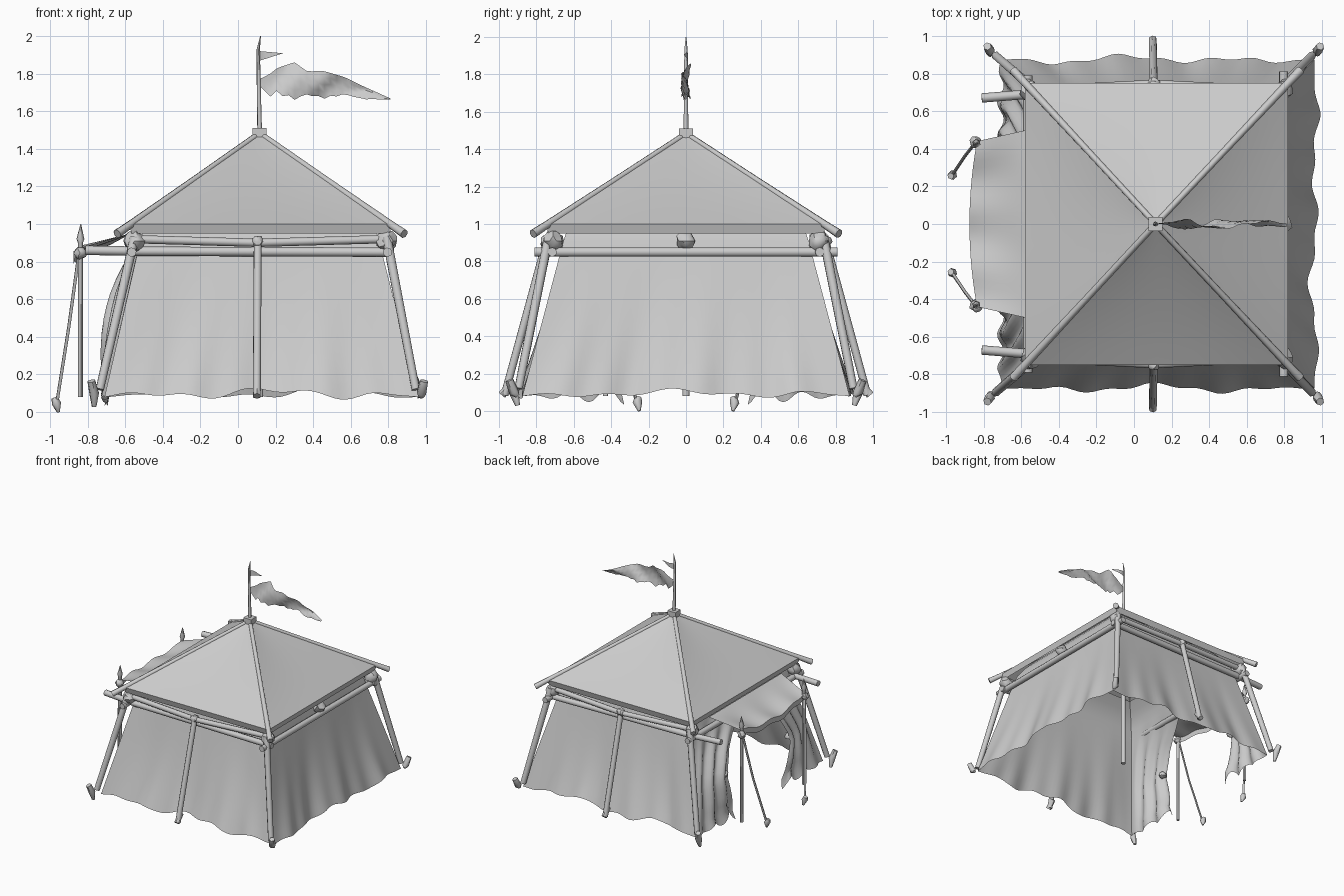
import bpy, bmesh, math, random
from mathutils import Vector as V

if "Cube" in bpy.data.objects:
    bpy.data.objects.remove(bpy.data.objects["Cube"])
random.seed(4)


def finish(bm, name, angle=40):
    me = bpy.data.meshes.new(name)
    bm.to_mesh(me)
    bm.free()
    ob = bpy.data.objects.new(name, me)
    bpy.context.collection.objects.link(ob)
    bpy.ops.object.select_all(action='DESELECT')
    ob.select_set(True)
    bpy.context.view_layer.objects.active = ob
    bpy.ops.object.shade_smooth_by_angle(angle=math.radians(angle))
    return ob


def sheet(name, f, nu, nv):
    """Cloth grid from a function of u, v in 0..1."""
    bm = bmesh.new()
    g = [[bm.verts.new(f(i / nu, j / nv)) for i in range(nu + 1)] for j in range(nv + 1)]
    for j in range(nv):
        for i in range(nu):
            bm.faces.new((g[j][i], g[j][i + 1], g[j + 1][i + 1], g[j + 1][i]))
    bmesh.ops.remove_doubles(bm, verts=bm.verts, dist=1e-5)
    return finish(bm, name)


def tube(name, pts, radii, sides=8):
    """Capped pole or rope through points, one radius per point."""
    pts = [V(p) for p in pts]
    if not isinstance(radii, (list, tuple)):
        radii = [radii] * len(pts)
    bm = bmesh.new()
    rings = []
    for k, p in enumerate(pts):
        d = (pts[min(k + 1, len(pts) - 1)] - pts[max(k - 1, 0)]).normalized()
        a = d.cross(V((0.31, 0.95, 0.05))).normalized()
        b = d.cross(a)
        rings.append([bm.verts.new(p + radii[k] * (a * math.cos(t) + b * math.sin(t)))
                      for t in (2 * math.pi * s / sides for s in range(sides))])
    for r, q in zip(rings, rings[1:]):
        for s in range(sides):
            bm.faces.new((r[s], r[(s + 1) % sides], q[(s + 1) % sides], q[s]))
    bm.faces.new(rings[0][::-1])
    bm.faces.new(rings[-1])
    bmesh.ops.recalc_face_normals(bm, faces=bm.faces)
    return finish(bm, name, 60)


def lerp(xs, ys, x):
    for k in range(len(xs) - 1):
        if x <= xs[k + 1]:
            return ys[k] + (ys[k + 1] - ys[k]) * (x - xs[k]) / (xs[k + 1] - xs[k])
    return ys[-1]


def lashing(name, p, r=0.045):
    """Lumpy rope knot."""
    bm = bmesh.new()
    bmesh.ops.create_icosphere(bm, subdivisions=2, radius=r)
    for v in bm.verts:
        v.co = v.co * random.uniform(0.85, 1.2) + V(p)
    finish(bm, name)


# pyramid roof with sagging panels and a short hem
apex = V((0.115, 0, 1.49))
x0, x1, yr = -0.58, 0.82, 0.75
corners = [V((x0, -yr, 1.0)), V((x1, -yr, 1.0)), V((x1, yr, 1.0)), V((x0, yr, 1.0))]
for k, name in enumerate(("front", "right", "back", "left")):
    a, b = corners[k], corners[(k + 1) % 4]

    def roof(u, v, a=a, b=b):
        t = min(v / 0.9, 1)
        p = apex.lerp(a.lerp(b, u), t)
        p.z -= 0.06 * t * (1 - t) * math.sin(math.pi * u)
        if v > 0.95:
            p.z -= 0.05
            p.x += (0.115 - p.x) * 0.02
            p.y *= 0.98
        return p
    sheet("roof_" + name, roof, 12, 10)

# hip poles under the roof edges, tips sticking out past the corners
for k, c in enumerate(corners):
    low = V((0, 0, -0.008))
    end = c + (c - apex) * 0.09
    tube("hip_pole_%d" % k, [apex + low, apex.lerp(c, 0.5) + low, c + low, end + low],
         [0.016, 0.017, 0.021, 0.024])

# cap, centre pole and mast
bm = bmesh.new()
bmesh.ops.create_cube(bm, size=1)
for v in bm.verts:
    v.co = V((v.co.x * 0.075, v.co.y * 0.075, v.co.z * 0.05)) + V((0.115, 0, 1.485))
finish(bm, "roof_cap")
tube("centre_pole", [(0.115, 0, 0.08), (0.115, 0, 1.48)], 0.02)
tube("flag_mast", [(0.115, 0, 1.5), (0.11, 0, 1.75), (0.108, 0, 1.93), (0.12, 0, 2.0)],
     [0.013, 0.011, 0.009, 0.002], 6)

# torn flag and small pennant
FX = [0.11, 0.16, 0.21, 0.3, 0.37, 0.45, 0.57, 0.66, 0.81]
FT = [1.77, 1.79, 1.83, 1.86, 1.81, 1.815, 1.78, 1.735, 1.668]
FB = [1.74, 1.68, 1.70, 1.665, 1.69, 1.67, 1.69, 1.665, 1.662]


def flag(u, v):
    x = 0.11 + 0.7 * u
    z = lerp(FX, FT, x) * (1 - v) + lerp(FX, FB, x) * v
    z += 0.012 * v * math.sin(60 * u) * (1 - u)
    y = 0.03 * math.sin(9 * u + 3 * v) + 0.012 * math.sin(31 * u + 6 * v)
    return V((x, y * min(1, 4 * u) * (1 - 0.6 * u), z))


sheet("flag", flag, 22, 4)
sheet("pennant", lambda u, v: V((0.105 + 0.135 * u, 0.012 * math.sin(5 * u),
                                 1.92 - 0.012 * u - 0.055 * v * (1 - u))), 5, 2)

# cloth walls: shoulder curving up into the roof, then flared with folds and a ragged bottom
TX0, TX1, TY = -0.52, 0.75, 0.655
BX0, BX1, BY = -0.71, 0.96, 0.875
ZT, ZB = 0.91, 0.08


def shoulder(p, v):
    """Pull the top of the cloth in under the roof (v < 0)."""
    k = -v / 0.25
    p.z = ZT + 0.19 * k
    p.x += (0.115 - p.x) * 0.19 * k ** 1.6
    p.y *= 1 - 0.19 * k ** 1.6
    return p


def cloth(a_top, b_top, a_bot, b_bot, out, amp, lift):
    ph = [random.uniform(0, 6.28) for _ in range(4)]

    def f(u, v):
        v = v * 1.25 - 0.25
        if v < 0:
            return shoulder(V(a_top).lerp(V(b_top), u), v)
        p = V(a_top).lerp(V(b_top), u).lerp(V(a_bot).lerp(V(b_bot), u), v)
        e = min(1, 6 * u, 6 * (1 - u))
        w = (math.sin(17 * u + ph[0] + v) + 0.6 * math.sin(43 * u + ph[1] + 2 * v) * v
             + 0.6 * math.sin(9 * u + ph[2] - 2 * v))
        p += V(out) * e * (amp * w * v ** 1.5 - 0.012 * math.sin(math.pi * v))
        p.z += lift * e * v ** 4 * (0.5 + 0.5 * math.sin(13 * u + ph[3]) + 0.35 * math.sin(31 * u))
        return p
    return f


for s, name in ((-1, "front"), (1, "back")):
    sheet("wall_" + name, cloth((TX0, s * TY, ZT), (TX1, s * TY, ZT), (BX0, s * BY, ZB),
                                (BX1, s * BY, ZB), (0, s, 0), 0.015, 0.04), 48, 15)
sheet("wall_right", cloth((TX1, -TY, ZT), (TX1, TY, ZT), (BX1, -BY, ZB), (BX1, BY, ZB),
                          (1, 0, 0), 0.018, 0.03), 56, 15)

# tied-back door curtains on the left side
for s, name in ((-1, "front"), (1, "back")):
    def curtain(u, v, s=s):
        v = v * 1.25 - 0.25
        if v < 0:
            return shoulder(V((TX0, s * TY * (1 - u), ZT)), v)
        outer = TY + (BY - TY) * v
        inner = lerp([0, 0.12, 0.3, 0.55, 1], [0.0, 0.14, 0.32, 0.43, 0.33], v)
        y = outer + (inner - outer) * u
        x = TX0 + (BX0 - TX0) * v - 0.09 * u * math.sin(math.pi * min(1, v * 1.1)) ** 0.7
        x += 0.018 * math.sin(19 * u + 2 * v + s) * min(1, 5 * u) * min(1, 3 * v)
        z = ZT + (ZB - ZT) * v + 0.05 * v ** 4 * u * math.sin(17 * u)
        return V((x, s * y, z))
    sheet("door_curtain_" + name, curtain, 26, 15)
    lashing("curtain_tie_" + name, (-0.68, s * 0.44, 0.46), 0.03)


# awning over the door, with drooping hem
def awning(u, v):
    w = 2 * u - 1
    t = min(v / 0.85, 1)
    mid = 1 - w * w
    x = -0.57 - 0.265 * t - 0.04 * t * mid
    z = 0.95 - 0.07 * t - 0.045 * mid * math.sin(math.pi * t * 0.7) + 0.012 * math.sin(9 * w) * t
    if v > 0.9:
        z -= 0.045
    return V((x, w * (0.5 - 0.06 * t), z))


sheet("awning", awning, 24, 14)

# horizontal beams
for s, name in ((-1, "front"), (1, "back")):
    tube("beam_" + name, [(-0.81, s * 0.67, 0.86), (-0.5, s * 0.695, 0.855), (0.83, s * 0.715, 0.85)], 0.025)
    for x, side in ((-0.58, "left"), (0.80, "right")):
        tube("eave_pole_%s_%s" % (name, side),
             [(x, s * 0.71, 0.92), (0.105, s * 0.745, 0.90)], 0.022)
tube("beam_right", [(0.795, -0.81, 0.85), (0.795, 0.81, 0.85)], 0.025)
tube("beam_left", [(-0.565, -0.79, 0.85), (-0.565, 0.79, 0.85)], 0.025)
lashing("lashing_right_mid", (0.785, 0, 0.91), 0.05)

# mirrored legs, stakes, awning posts and guy ropes
for s, name in ((-1, "front"), (1, "back")):
    for xt, xb, zb, side in ((-0.55, -0.735, 0.12, "left"), (0.79, 0.945, 0.12, "right")):
        n = "_%s_%s" % (name, side)
        tube("corner_leg" + n, [(xt, s * 0.735, 0.93), (xb, s * 0.895, zb)], [0.026, 0.023])
        d = -1 if side == "left" else 1
        drop = 0.07 if side == "left" else 0.02
        tube("corner_stake" + n, [(xb + d * 0.045, s * 0.945, 0.165), (xb + d * 0.03, s * 0.92, 0.1),
                                  (xb + d * 0.03, s * 0.90, 0.1 - drop)], [0.022, 0.027, 0.013], 6)
        lashing("corner_lashing" + n, (xt, s * 0.71, 0.91), 0.052)
    tube("middle_leg_" + name, [(0.105, s * 0.74, 0.93), (0.1, s * 0.97, 0.085)], 0.022)
    tube("middle_foot_" + name, [(0.1, s * 0.93, 0.15), (0.1, s * 0.985, 0.085)], 0.022, 6)
    lashing("middle_lashing_" + name, (0.105, s * 0.745, 0.905), 0.033)
    tube("awning_post_" + name, [(-0.838, s * 0.43, 0.08), (-0.838, s * 0.43, 0.9),
                                 (-0.838, s * 0.43, 0.92), (-0.836, s * 0.43, 1.0)],
         [0.014, 0.014, 0.022, 0.002], 6)
    lashing("awning_knot_" + name, (-0.84, s * 0.435, 0.845), 0.032)
    tube("guy_rope_" + name, [(-0.845, s * 0.43, 0.85), (-0.9, s * 0.36, 0.45), (-0.96, s * 0.27, 0.07)],
         0.009, 6)
    tube("guy_stake_" + name, [(-0.975, s * 0.255, 0.075), (-0.965, s * 0.26, 0.045), (-0.955, s * 0.25, 0.0)],
         [0.018, 0.026, 0.008], 6)
